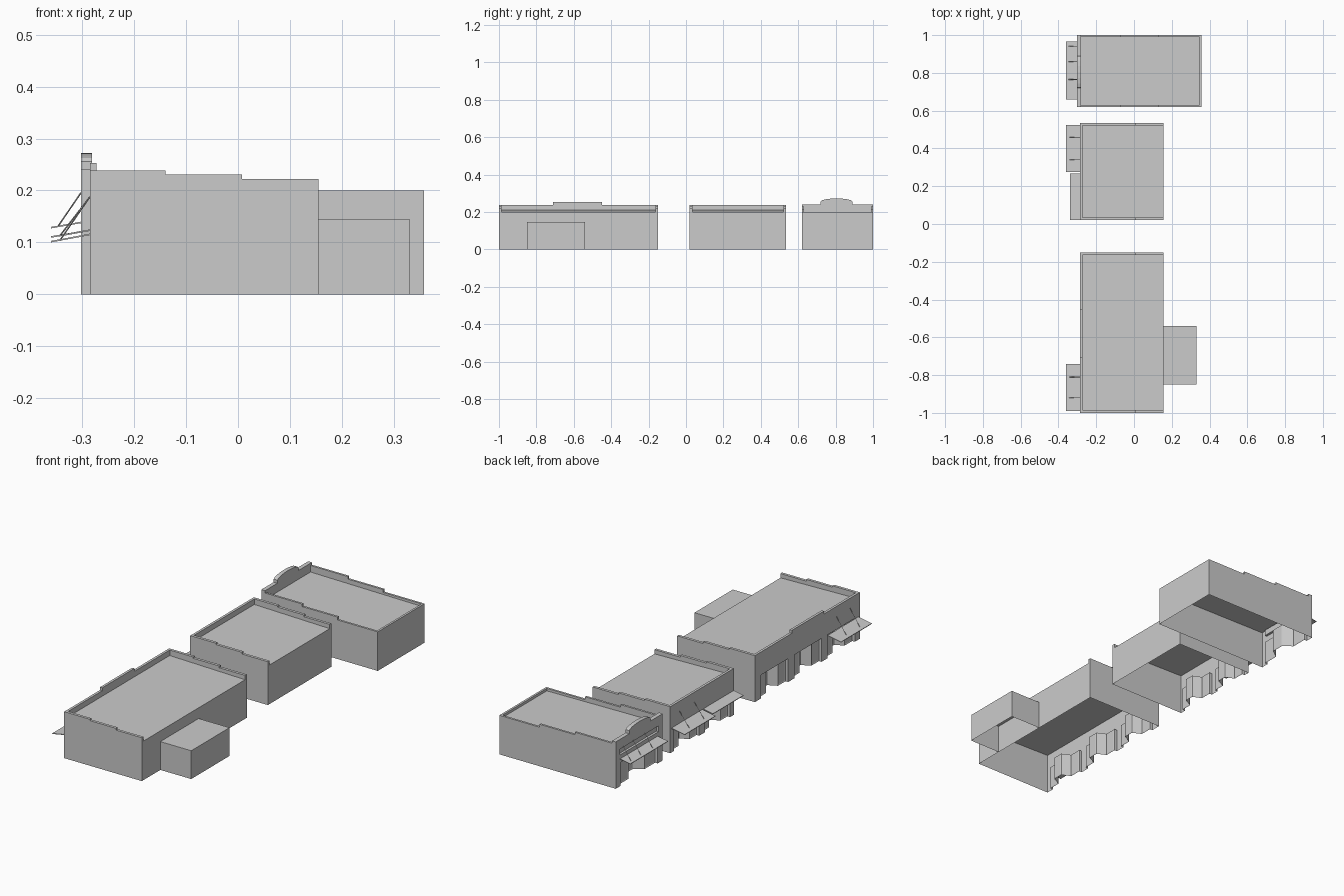
import bpy, bmesh, math
from mathutils import Vector

if "Cube" in bpy.data.objects:
    bpy.data.objects.remove(bpy.data.objects["Cube"])

grey = bpy.data.materials.new("plain_grey")
grey.diffuse_color = (0.6, 0.6, 0.6, 1)
grey.use_nodes = True
grey.node_tree.nodes["Principled BSDF"].inputs["Base Color"].default_value = grey.diffuse_color


def finish(name, bm):
    me = bpy.data.meshes.new(name)
    bm.to_mesh(me)
    bm.free()
    me.materials.append(grey)
    ob = bpy.data.objects.new(name, me)
    bpy.context.collection.objects.link(ob)
    return ob


def face(bm, pts, normal):
    """Add a flat face turned towards the given normal."""
    f = bm.faces.new([bm.verts.new(p) for p in pts])
    f.normal_update()
    if f.normal.dot(Vector(normal)) < 0:
        f.normal_flip()
    return f


def prism(name, profile, axis, a, b):
    """Solid extruded along 'x' or 'y'; profile is (other axis, z)."""
    bm = bmesh.new()
    at = (lambda u, z, t: (t, u, z)) if axis == 'x' else (lambda u, z, t: (u, t, z))
    ends = [[bm.verts.new(at(u, z, t)) for u, z in profile] for t in (a, b)]
    bm.faces.new(ends[0])
    bm.faces.new(ends[1])
    n = len(profile)
    for i in range(n):
        j = (i + 1) % n
        bm.faces.new((ends[0][i], ends[0][j], ends[1][j], ends[1][i]))
    bmesh.ops.recalc_face_normals(bm, faces=bm.faces)
    return finish(name, bm)


def rod(name, p, q, r=0.0014):
    p, q = Vector(p), Vector(q)
    bm = bmesh.new()
    bmesh.ops.create_cone(bm, cap_ends=True, segments=4, radius1=r, radius2=r, depth=(q - p).length)
    ob = finish(name, bm)
    ob.location = (p + q) / 2
    ob.rotation_euler = (q - p).to_track_quat('Z', 'Y').to_euler()


def canopy(name, x0, x1, y0, y1, z_out, z_in, rods=(), rod_top=0.2):
    t = 0.003
    prism(name, [(x0, z_out), (x1, z_in), (x1, z_in + t), (x0, z_out + t)], 'y', y0, y1)
    for y in rods:
        k = 0.22
        rod(name + "_rod", (x0 + k * (x1 - x0), y, z_out + t), (x1, y, rod_top))


def storefront(name, x, y0, y1, bays, h, deep=0.06):
    """Piers between recessed shop fronts with slanted entrances."""
    bm = bmesh.new()
    edge = y0
    for b0, b1 in bays:
        face(bm, [(x, edge, 0), (x, b0, 0), (x, b0, h), (x, edge, h)], (-1, 0, 0))
        w = b1 - b0
        path = [(0, 0), (0, .015), (.28, .015), (.38, deep), (.62, deep), (.72, .015), (1, .015), (1, 0)]
        path = [(x + d, b0 + k * w) for k, d in path]
        panes = []
        for (xa, ya), (xb, yb) in zip(path, path[1:]):
            n = (-(yb - ya), xb - xa, 0)
            f = face(bm, [(xa, ya, 0), (xb, yb, 0), (xb, yb, h), (xa, ya, h)], n)
            if abs(yb - ya) > 0.04:
                panes.append(f)
        # glazing set into its frame
        bmesh.ops.inset_individual(bm, faces=panes, thickness=0.007, depth=-0.002)
        # recess ceiling
        face(bm, [(px, py, h) for px, py in path], (0, 0, -1))
        edge = b1
    face(bm, [(x, edge, 0), (x, y1, 0), (x, y1, h), (x, edge, h)], (-1, 0, 0))
    finish(name, bm)


def shell(name, x0, x1, y0, y1, zf, zb, h, sign=None):
    """Open-bottomed walls with a roof sloping from zf (street) to zb (rear)."""
    bm = bmesh.new()
    for y, s in ((y0, -1), (y1, 1)):
        face(bm, [(x0, y, 0), (x1, y, 0), (x1, y, zb), (x0, y, zf)], (0, s, 0))
    face(bm, [(x1, y0, 0), (x1, y1, 0), (x1, y1, zb), (x1, y0, zb)], (1, 0, 0))

    def front(a, b, lo, hi, x=x0):
        face(bm, [(x, a, lo), (x, b, lo), (x, b, hi), (x, a, hi)], (-1, 0, 0))
    if sign:
        # sunken sign panel over the shop front
        a, b, lo, hi, d = sign
        front(y0, y1, h, lo)
        front(y0, a, lo, hi)
        front(b, y1, lo, hi)
        front(y0, y1, hi, zf)
        front(a, b, lo, hi, x0 + d)
        for z, s in ((lo, 1), (hi, -1)):
            face(bm, [(x0, a, z), (x0, b, z), (x0 + d, b, z), (x0 + d, a, z)], (0, 0, s))
        for y, s in ((a, 1), (b, -1)):
            face(bm, [(x0, y, lo), (x0 + d, y, lo), (x0 + d, y, hi), (x0, y, hi)], (0, s, 0))
    else:
        front(y0, y1, h, zf)
    finish(name + "_walls", bm)
    bm = bmesh.new()
    face(bm, [(x0, y0, zf), (x1, y0, zb), (x1, y1, zb), (x0, y1, zf)], (0, 0, 1))
    finish(name + "_roof", bm)


def side_parapets(name, x0, x1, y0, y1, zf, zb, steps, t=0.014):
    """Stepped walls above the roof; steps are (end x, top z)."""
    prof = [(x1, zb), (x0, zf)]
    x = x0
    for xe, z in steps:
        prof += [(x, z), (xe, z)]
        x = xe
    prism(name + "_side_parapet", prof, 'y', y0, y0 + t)
    prism(name + "_side_parapet", prof, 'y', y1 - t, y1)


X0, X1, H = -0.285, 0.155, 0.12
STEPS = [(-0.14, 0.238), (0.008, 0.231), (X1, 0.222)]

# long building with three shops
shell("long_building", X0, X1, -1.0, -0.15, 0.21, 0.2, H)
side_parapets("long_building", X0, X1, -1.0, -0.15, 0.21, 0.2, STEPS)
prism("long_building_front_parapet",
      [(-1, .21), (-1, .238), (-.71, .238), (-.71, .253), (-.45, .253), (-.45, .238), (-.15, .238), (-.15, .21)],
      'x', X0, X0 + 0.013)
storefront("long_building_shops", X0, -1.0, -0.15, [(-.96, -.74), (-.69, -.47), (-.42, -.20)], H)
canopy("long_building_canopy", -0.36, X0, -0.99, -0.74, 0.10, 0.114, (-0.92, -0.81), 0.188)

# rear extension, open below
bm = bmesh.new()
ex, ya, yb, ez = 0.33, -0.85, -0.54, 0.145
for y, s in ((ya, -1), (yb, 1)):
    face(bm, [(X1, y, 0), (ex, y, 0), (ex, y, ez), (X1, y, ez)], (0, s, 0))
face(bm, [(ex, ya, 0), (ex, yb, 0), (ex, yb, ez), (ex, ya, ez)], (1, 0, 0))
face(bm, [(X1, ya, ez), (ex, ya, ez), (ex, yb, ez), (X1, yb, ez)], (0, 0, 1))
finish("rear_extension", bm)

# middle building with two shops
shell("middle_building", X0, X1, 0.02, 0.535, 0.21, 0.2, H)
side_parapets("middle_building", X0, X1, 0.02, 0.535, 0.21, 0.2, STEPS)
prism("middle_building_front_parapet", [(.02, .21), (.02, .238), (.535, .238), (.535, .21)], 'x', X0, X0 + 0.013)
storefront("middle_building_shops", X0, 0.02, 0.535, [(.05, .255), (.30, .505)], H)
canopy("middle_building_canopy", -0.36, X0, 0.275, 0.525, 0.109, 0.122, (0.34, 0.46), 0.188)
canopy("middle_building_small_canopy", -0.34, X0, 0.02, 0.268, 0.112, 0.122)

# end building with arched front
cx0, cx1, cy0, cy1 = -0.302, 0.358, 0.62, 1.0
shell("end_building", cx0, cx1, cy0, cy1, 0.195, 0.187, H, (0.655, 0.965, 0.16, 0.19, 0.012))
side_parapets("end_building", cx0, cx1, cy0, cy1, 0.195, 0.187, [(-.07, .228), (.13, .215), (cx1, .2)], 0.011)
prism("end_building_rear_parapet", [(cy0, .187), (cy0, .2), (cy1, .2), (cy1, .187)], 'x', cx1 - 0.011, cx1)
arch = [(0.805 + 0.085 * math.cos(a), 0.256 + 0.016 * math.sin(a))
        for a in (math.pi * (1 - i / 8) for i in range(9))]
prism("end_building_arched_parapet",
      [(cy0, .195), (cy0, .24), (.72, .24)] + arch + [(.89, .24), (cy1, .24), (cy1, .195)],
      'x', cx0, cx0 + 0.021)
storefront("end_building_shop", cx0, cy0, cy1, [(.66, .96)], H)
canopy("end_building_canopy", -0.36, cx0, 0.66, 0.965, 0.127, 0.137, (0.765, 0.86, 0.94), 0.196)
